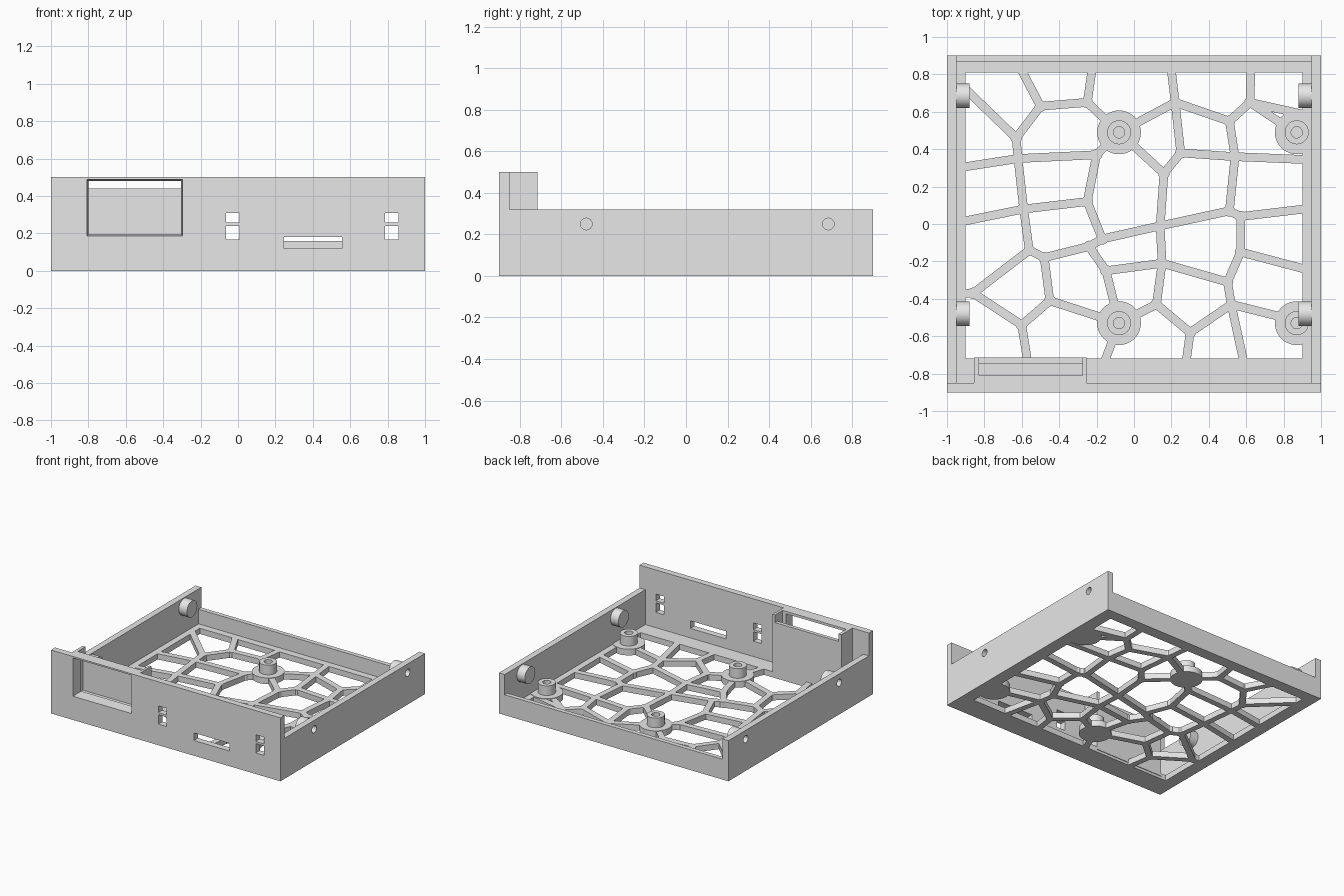
import bpy, bmesh, math
from mathutils import Matrix, Vector

if "Cube" in bpy.data.objects:
    bpy.data.objects.remove(bpy.data.objects["Cube"])

grey = bpy.data.materials.new("light_grey_plastic")
grey.use_nodes = True
grey.diffuse_color = (0.8, 0.8, 0.8, 1)
grey.node_tree.nodes["Principled BSDF"].inputs["Base Color"].default_value = (0.8, 0.8, 0.8, 1)

FLOOR = 0.045


def finish(name, bm):
    mesh = bpy.data.meshes.new(name)
    bm.to_mesh(mesh)
    bm.free()
    mesh.materials.append(grey)
    ob = bpy.data.objects.new(name, mesh)
    bpy.context.collection.objects.link(ob)
    return ob


def add_box(bm, x, y, z):
    size = Matrix.Diagonal((x[1] - x[0], y[1] - y[0], z[1] - z[0], 1))
    mid = Vector((sum(x), sum(y), sum(z))) / 2
    return bmesh.ops.create_cube(bm, size=1, matrix=Matrix.Translation(mid) @ size)["verts"]


def boxes(name, *specs):
    bm = bmesh.new()
    for spec in specs:
        add_box(bm, *spec)
    return finish(name, bm)


def add_disc(bm, x, y, z, r, sides):
    bmesh.ops.create_cone(bm, cap_ends=True, segments=sides, radius1=r, radius2=r, depth=z[1] - z[0],
                          matrix=Matrix.Translation((x, y, sum(z) / 2)))


def cylinder(name, centre, r, length, axis="Z"):
    bm = bmesh.new()
    turn = Matrix.Rotation(math.pi / 2, 4, "Y") if axis == "X" else Matrix()
    bmesh.ops.create_cone(bm, cap_ends=True, segments=40, radius1=r, radius2=r, depth=length,
                          matrix=Matrix.Translation(centre) @ turn)
    return finish(name, bm)


def select(ob):
    bpy.ops.object.select_all(action="DESELECT")
    ob.select_set(True)
    bpy.context.view_layer.objects.active = ob


def cut(ob, cutter):
    select(ob)
    mod = ob.modifiers.new("cut", "BOOLEAN")
    mod.operation, mod.solver, mod.object = "DIFFERENCE", "EXACT", cutter
    bpy.ops.object.modifier_apply(modifier=mod.name)


def smooth(ob):
    select(ob)
    bpy.ops.object.shade_smooth_by_angle(angle=math.radians(40))


def discard(*obs):
    for ob in obs:
        bpy.data.objects.remove(ob)


# Floor rim and back wall
z = (0, FLOOR)
boxes("floor_rim", ((-1, -0.9), (-0.9, 0.9), z), ((0.9, 1), (-0.9, 0.9), z),
      ((-0.9, 0.9), (-0.9, -0.72), z), ((-0.9, 0.9), (0.81, 0.9), z))
boxes("back_wall", ((-0.95, 0.95), (0.865, 0.9), (0, 0.16)))

# Front wall with screen window, two pairs of ports and a card slot
front = boxes("front_wall", ((-1, 1), (-0.9, -0.85), (0, 0.5)))
mount = boxes("screen_mount", ((-0.855, -0.255), (-0.87, -0.715), (0.02, 0.5)))
bm = bmesh.new()
for v in add_box(bm, (-0.81, -0.295), (-0.92, -0.78), (0.185, 0.49)):
    if v.co.y > -0.8:
        v.co.x += 0.012 if v.co.x < -0.5 else -0.012
        v.co.z += 0.012 if v.co.z < 0.3 else -0.012
window = finish("window_cutter", bm)
ports = [((x, x + 0.073), (-0.95, -0.8), h) for x in (-0.065, 0.785)
         for h in ((0.166, 0.24), (0.257, 0.31))]
openings = boxes("port_cutter", *ports, ((0.245, 0.557), (-0.95, -0.8), (0.12, 0.18)))
pocket = boxes("pocket_cutter", ((-0.83, -0.275), (-0.81, -0.745), (0.17, 0.6)))
notch = boxes("notch_cutter", ((-0.83, -0.275), (-0.76, -0.6), (0.44, 0.6)))
cut(front, window)
cut(front, openings)
for tool in (window, pocket, notch):
    cut(mount, tool)
discard(window, openings, pocket, notch)

# Side walls with inner screw bosses and blind holes
for side, s in (("right", -1), ("left", 1)):
    wall = boxes(side + "_wall", (sorted((s * 0.95, s)), (-0.9, 0.9), (0, 0.32)))
    for place, y in (("front", -0.48), ("back", 0.685)):
        boss = cylinder(f"{side}_{place}_side_boss", (s * 0.92, y, 0.25), 0.065, 0.08, "X")
        hole = cylinder("hole_cutter", (s * 0.96, y, 0.25), 0.028, 0.12, "X")
        cut(wall, hole)
        cut(boss, hole)
        discard(hole)
        smooth(boss)

# Board standoffs: wide foot, narrow post, blind hole
for side, x in (("right", -0.08), ("left", 0.87)):
    for place, y in (("front", -0.53), ("back", 0.49)):
        name = f"{side}_{place}_standoff"
        foot = cylinder(name + "_foot", (x, y, FLOOR / 2 + 0.002), 0.117, FLOOR + 0.004)
        if side == "left":
            trim = boxes("trim_cutter", ((0.97, 1.2), (y - 0.2, y + 0.2), (-0.1, 0.2)))
            cut(foot, trim)
            discard(trim)
        post = cylinder(name + "_post", (x, y, 0.08), 0.064, 0.09)
        hole = cylinder("hole_cutter", (x, y, 0.12), 0.03, 0.14)
        cut(post, hole)
        discard(hole)
        smooth(foot)
        smooth(post)

# Cellular floor grille: joints in hundredths, struts as joint pairs
joints = dict(
    B=(-50, 63), C=(-25, 65), D=(-63, 46), E=(-62, 35), F=(-20, 37), G=(-25, 12),
    H=(-59, 8), I=(-56, -14), J=(-17, -8), K=(-24, -12), L=(-48, -18), N=(-15, -25),
    O=(15, -21), P=(14, -1), Q=(16, 27), R=(25, 38), S=(22, 65), T=(51, 55),
    U=(62, 65), V=(54, 36), W=(51, 7), X=(57, 4), Y=(57, -15), Z=(50, -31),
    a=(12, -43), b=(30, -58), c=(52, -43), d=(-45, -41), e=(-86, -37), f=(-60, -54),
    m=(-8, 49), n=(-8, -53), q=(80, -50), t=(80, 53))
struts = ("BC BD DE EF FG EH HG HI GJ JK KL LI KN JP NO PO PQ QR RS ST TU TV RV VW PW WX XY YZ "
          "ZO Oa ab bc cZ cq Ld Ie ef fd Cm Fm Qm Sm Nn an dn Ut").split()
rim_ends = dict(
    left=(-0.91, "D", 0.73, "E", 0.305, "H", 0.015, "e", -0.37),
    right=(0.91, "U", 0.585, "V", 0.345, "X", 0.08, "Y", -0.24),
    back=(0.82, "B", -0.6, "C", -0.225, "S", 0.2, "U", 0.625),
    front=(-0.73, "f", -0.57, "n", -0.155, "b", 0.28, "c", 0.585))
point = {k: Vector((x / 100, y / 100, 0)) for k, (x, y) in joints.items()}
lines = [(point[p], point[q]) for p, q in struts]
for side, (edge, *ends) in rim_ends.items():
    for key, along in zip(ends[::2], ends[1::2]):
        end = (edge, along, 0) if side in ("left", "right") else (along, edge, 0)
        lines.append((point[key], Vector(end)))

bm = bmesh.new()
for p, q in lines:
    d = q - p
    place = Matrix.Translation((p + q) / 2 + Vector((0, 0, FLOOR / 2)))
    turn = Matrix.Rotation(math.atan2(d.y, d.x), 4, "Z")
    bmesh.ops.create_cube(bm, size=1, matrix=place @ turn @ Matrix.Diagonal((d.length, 0.046, FLOOR, 1)))
for key, p in point.items():
    if key not in "mnqt":
        add_disc(bm, p.x, p.y, (0, FLOOR), 0.031, 12)
finish("floor_grille", bm)
